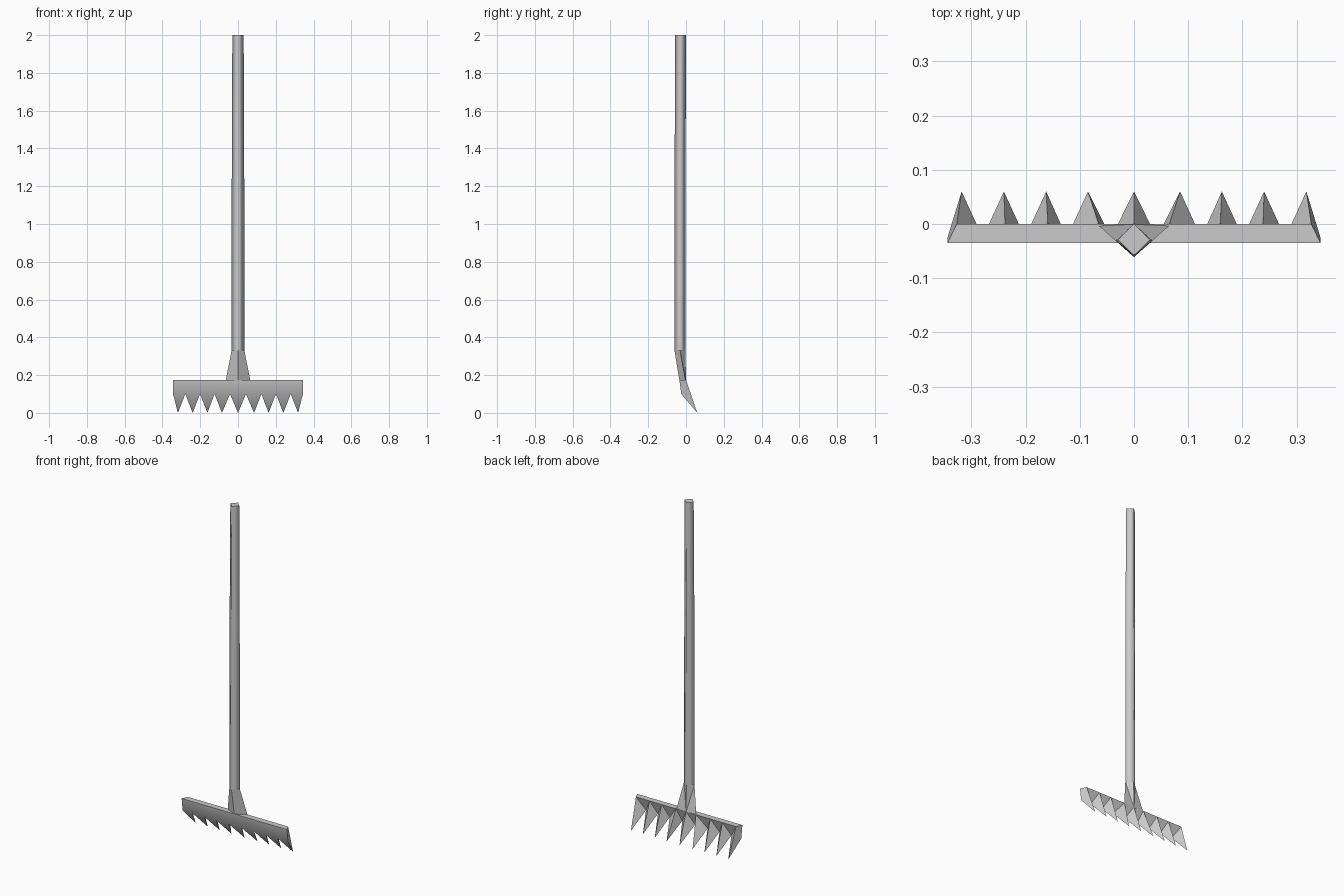
import bpy, bmesh

if "Cube" in bpy.data.objects:
    bpy.data.objects.remove(bpy.data.objects["Cube"])


def make_object(name, bm, smooth_angle=None):
    bmesh.ops.remove_doubles(bm, verts=bm.verts, dist=1e-5)
    bmesh.ops.recalc_face_normals(bm, faces=bm.faces)
    mesh = bpy.data.meshes.new(name)
    bm.to_mesh(mesh)
    bm.free()
    obj = bpy.data.objects.new(name, mesh)
    bpy.context.collection.objects.link(obj)
    if smooth_angle:
        bpy.ops.object.select_all(action='DESELECT')
        obj.select_set(True)
        bpy.context.view_layer.objects.active = obj
        bpy.ops.object.shade_smooth_by_angle(angle=smooth_angle)
    return obj


def loft(bm, rings):
    """Skin a list of equal-sized vertex rings and cap both ends."""
    loops = [[bm.verts.new(p) for p in ring] for ring in rings]
    n = len(loops[0])
    for a, b in zip(loops, loops[1:]):
        for i in range(n):
            bm.faces.new((a[i], a[(i + 1) % n], b[(i + 1) % n], b[i]))
    caps = [bm.faces.new(loops[0][::-1]), bm.faces.new(loops[-1])]
    for f in caps:
        for e in f.edges:
            e.smooth = False


def diamond(half, front, side, back, z):
    return [(0, front, z), (half, side, z), (0, back, z), (-half, side, z)]


# handle: four-sided pole, softly shaded, slightly slimmer at the top
bm = bmesh.new()
loft(bm, [diamond(0.034, -0.061, -0.031, -0.003, 0.33),
          diamond(0.033, -0.060, -0.031, -0.002, 1.33),
          diamond(0.030, -0.058, -0.029, 0.0, 2.0)])
handle = make_object("handle", bm)
for p in handle.data.polygons:
    p.use_smooth = len(set(round(handle.data.vertices[v].co.z, 3) for v in p.vertices)) > 1

# socket: flares out from the pole to the rake head
bm = bmesh.new()
loft(bm, [diamond(0.065, -0.035, -0.003, 0.0, 0.172),
          diamond(0.034, -0.061, -0.031, -0.003, 0.33)])
bmesh.ops.triangulate(bm, faces=[f for f in bm.faces if f.calc_center_median().y > -0.025
                                 and 0.2 < f.calc_center_median().z < 0.3])
make_object("socket", bm)

# rake head: bar whose front bends into teeth, each with a ridge on its back
TOP_Z, GAP_Z = 0.175, 0.10


def mirrored(half):
    return [-x for x in reversed(half)]


tips_half = [0.085, 0.162, 0.24, 0.318]
ridge_half = [0.065, 0.159, 0.238, 0.327]
gaps_half = [0.042, 0.124, 0.201, 0.279, 0.344]
tips_x = mirrored(tips_half) + [0] + tips_half
ridge_x = mirrored(ridge_half) + [0] + ridge_half
gaps_x = mirrored(gaps_half) + gaps_half

bm = bmesh.new()
tips = [bm.verts.new((x, 0.06, 0)) for x in tips_x]
ridges = [bm.verts.new((x, 0, TOP_Z)) for x in ridge_x]
gaps = [bm.verts.new((x, -0.025, GAP_Z)) for x in gaps_x]
front = [bm.verts.new((x, -0.035, TOP_Z)) for x in gaps_x]

for i, (tip, ridge) in enumerate(zip(tips, ridges)):
    bm.faces.new((front[i], front[i + 1], gaps[i + 1], gaps[i]))   # bar front
    bm.faces.new((gaps[i], gaps[i + 1], tip))                      # tooth front
    bm.faces.new((front[i], front[i + 1], ridge))                  # bar top
    if i > 0:
        bm.faces.new((ridge, gaps[i], tip))                        # tooth left side
    if i < len(tips) - 1:
        bm.faces.new((ridge, tip, gaps[i + 1]))                    # tooth right side
        bm.faces.new((ridge, gaps[i + 1], ridges[i + 1]))          # notch between teeth
        bm.faces.new((ridge, front[i + 1], ridges[i + 1]))         # rest of bar top
for i, g in ((0, 0), (-1, -1)):                                    # end faces
    bm.faces.new((front[g], gaps[g], ridges[i]))
    bm.faces.new((gaps[g], tips[i], ridges[i]))
make_object("rake_head", bm, 0.7)
